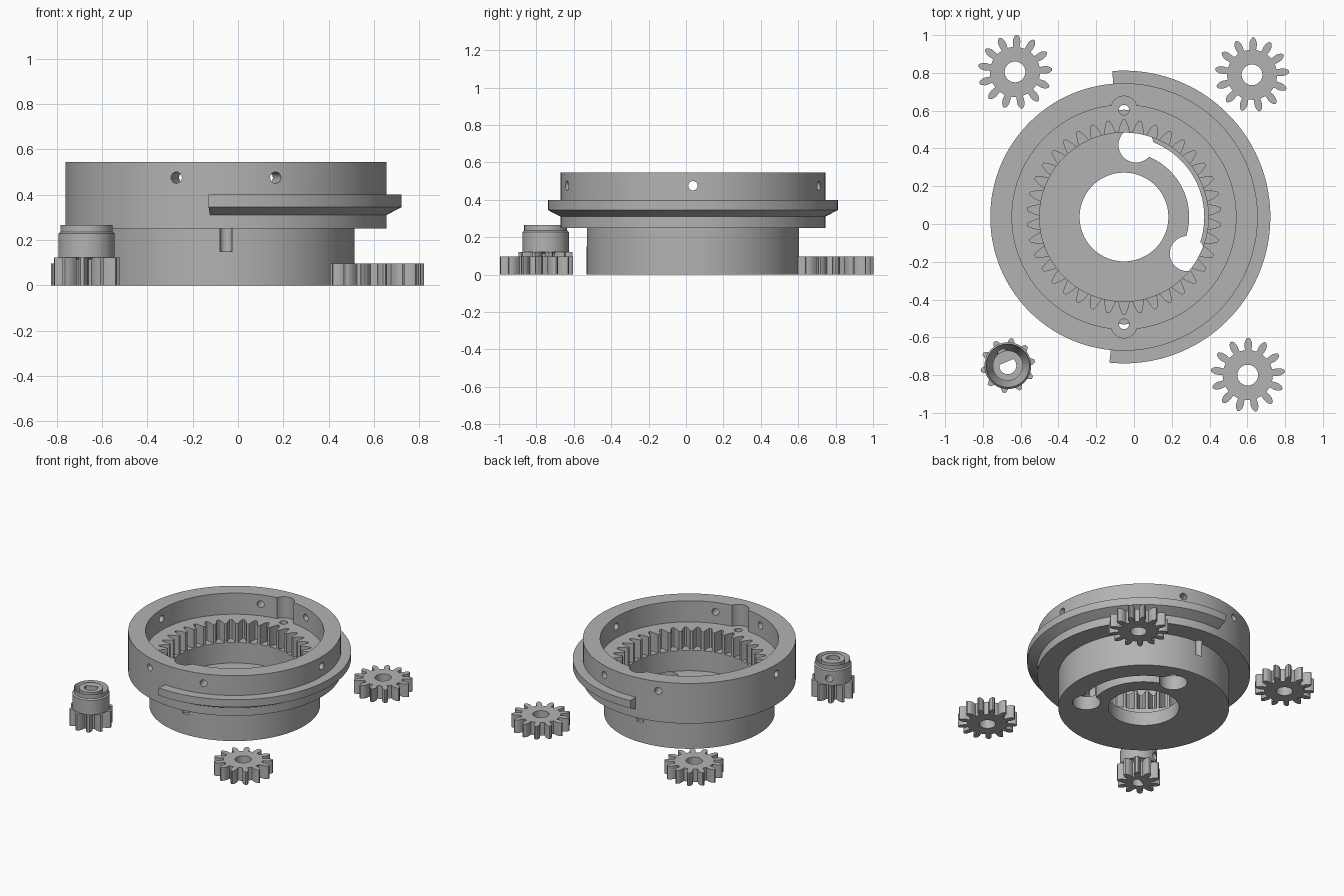
import bpy, bmesh
from math import sin, cos, tau, radians, hypot, atan2
from mathutils import Matrix, Vector

if "Cube" in bpy.data.objects:
    bpy.data.objects.remove(bpy.data.objects["Cube"], do_unlink=True)

grey = bpy.data.materials.new("plain grey")
grey.use_nodes = True
colour = (0.45, 0.45, 0.45, 1)
grey.diffuse_color = colour
grey.node_tree.nodes["Principled BSDF"].inputs["Base Color"].default_value = colour

CX, CY = -0.053, 0.037   # housing axis


def finish(bm, name, loc=(0, 0, 0)):
    bmesh.ops.recalc_face_normals(bm, faces=bm.faces)
    me = bpy.data.meshes.new(name)
    bm.to_mesh(me)
    bm.free()
    me.materials.append(grey)
    ob = bpy.data.objects.new(name, me)
    ob.location = loc
    bpy.context.collection.objects.link(ob)
    return ob


def lathe(name, profile, loc, start=0, end=360, steps=128):
    """Revolve a closed (radius, height) section, fully or over part of a turn."""
    bm = bmesh.new()
    full = end - start >= 360
    rings = []
    for i in range(steps if full else steps + 1):
        a = radians(start + (end - start) * i / steps)
        rings.append([bm.verts.new((r * cos(a), r * sin(a), z)) for r, z in profile])
    n = len(profile)
    for i in range(steps):
        p, q = rings[i], rings[(i + 1) % len(rings)]
        for j in range(n):
            k = (j + 1) % n
            bm.faces.new((p[j], q[j], q[k], p[k]))
    if not full:
        bm.faces.new(rings[0])
        bm.faces.new(rings[-1])
    return finish(bm, name, loc)


def prism(name, outline, z0, z1, loc=(0, 0, 0)):
    bm = bmesh.new()
    low = [bm.verts.new((x, y, z0)) for x, y in outline]
    high = [bm.verts.new((x, y, z1)) for x, y in outline]
    bm.faces.new(low)
    bm.faces.new(high)
    n = len(low)
    for i in range(n):
        k = (i + 1) % n
        bm.faces.new((low[i], low[k], high[k], high[i]))
    return finish(bm, name, loc)


def arc(r, start, end, steps, x=0, y=0):
    angles = [radians(start + (end - start) * i / steps) for i in range(steps + 1)]
    return [(x + r * cos(a), y + r * sin(a)) for a in angles]


def circle(r, x=0, y=0, steps=40):
    return arc(r, 0, 360, steps, x, y)[:-1]


def gear_outline(teeth, flank, phase=0):
    """Flank is (radius, half width) from root to tip, mirrored for each tooth."""
    pts = []
    side = [(r, -w) for r, w in flank] + [(r, w) for r, w in reversed(flank)]
    for i in range(teeth):
        a = radians(phase) + tau * i / teeth
        for r, w in side:
            b = a + w / r
            pts.append((r * cos(b), r * sin(b)))
    return pts


def side_hole(r, angle, near, far, z, loc):
    """Horizontal cylinder pointing out from an axis."""
    ob = prism("hole_cutter", circle(r, steps=24), near, far)
    turn = Matrix.Rotation(radians(angle), 4, 'Z') @ Matrix.Rotation(radians(90), 4, 'Y')
    ob.data.transform(turn)
    ob.location = Vector(loc) + Vector((0, 0, z))
    return ob


def boolean(ob, cutter, operation='DIFFERENCE'):
    mod = ob.modifiers.new("cut", 'BOOLEAN')
    mod.operation = operation
    mod.solver = 'EXACT'
    mod.object = cutter
    bpy.context.view_layer.objects.active = ob
    bpy.ops.object.modifier_apply(modifier=mod.name)
    bpy.data.objects.remove(cutter, do_unlink=True)


def smooth(ob):
    bpy.ops.object.select_all(action='DESELECT')
    ob.select_set(True)
    bpy.context.view_layer.objects.active = ob
    bpy.ops.object.shade_smooth_by_angle(angle=radians(25))


# Housing: stepped drum with a recess, gear bore and floor
axis = (CX, CY, 0)
housing = lathe("housing", [(0.235, 0), (0.568, 0), (0.568, 0.25), (0.708, 0.25),
                            (0.708, 0.545), (0.593, 0.545), (0.593, 0.39),
                            (0.447, 0.39), (0.447, 0.1), (0.235, 0.1)], axis)

# Half-round flange with a chamfered underside
flange = lathe("flange", [(0.68, 0.31), (0.708, 0.31), (0.775, 0.345),
                          (0.775, 0.4), (0.68, 0.4)], axis, -95.7, 94.6, 72)
boolean(housing, flange, 'UNION')

# Internal gear teeth
ring = gear_outline(38, [(0.43, 0.029), (0.455, 0.027), (0.475, 0.022),
                         (0.495, 0.015), (0.513, 0.007)], 90)
boolean(housing, prism("ring_cutter", ring, 0.25, 0.45, axis))

# Screw notches in the recess wall, with a small hole in each
for s in (1, -1):
    boolean(housing, prism("notch_cutter", circle(0.07, 0, s * 0.57), 0.39, 0.6, axis))
    boolean(housing, prism("screw_cutter", circle(0.027, 0, s * 0.567), 0.15, 0.5, axis))

# Curved slot in the floor with a round opening at each end
slot = arc(0.425, -30, 80, 40) + arc(0.345, 80, -30, 40)
boolean(housing, prism("slot_cutter", slot, -0.05, 0.15, axis))
for a in (80.5, -30):
    x, y = 0.387 * cos(radians(a)), 0.387 * sin(radians(a))
    boolean(housing, prism("opening_cutter", circle(0.093, x, y), -0.05, 0.101, axis))

# Radial holes through the upper wall
for a in (0, 72, 108, 180, 252, 288):
    boolean(housing, side_hole(0.025, a, 0.5, 0.8, 0.475, axis))
smooth(housing)

# Three planet gears
planet = [(0.133, 0.017), (0.145, 0.0185), (0.16, 0.02), (0.175, 0.0185),
          (0.188, 0.013), (0.197, 0.005)]
for name, x, y, phase in (("planet_gear_back_right", -0.63, 0.805, 87),
                          ("planet_gear_back_left", 0.625, 0.79, 88),
                          ("planet_gear_front_left", 0.602, -0.8, 89)):
    gear = prism(name, gear_outline(13, planet, phase), 0, 0.096, (x, y, 0))
    boolean(gear, prism("bore_cutter", circle(0.055), -0.1, 0.3, (x, y, 0)))
    smooth(gear)

# Sun gear: toothed base, stepped hub, D-shaped bore and set-screw hole
spot = (-0.668, -0.75, 0)
pinion = [(0.085, 0.02), (0.1, 0.021), (0.115, 0.021), (0.13, 0.017), (0.145, 0.008)]
sun = prism("sun_gear", gear_outline(10, pinion, 82), 0, 0.122, spot)
hub = lathe("hub", [(0, 0.1), (0.06, 0.1), (0.1, 0.122), (0.124, 0.122), (0.124, 0.228),
                    (0.115, 0.236), (0.115, 0.265), (0, 0.265)][1:-1], spot, steps=64)
core = prism("core", circle(0.08), 0.05, 0.265, spot)
boolean(hub, core, 'UNION')
boolean(sun, hub, 'UNION')
d_shape = arc(0.045, 113 + 62, 113 + 298, 30)
boolean(sun, prism("bore_cutter", d_shape, -0.1, 0.4, spot))
boolean(sun, side_hole(0.026, 113, 0.0, 0.2, 0.17, spot))
smooth(sun)
